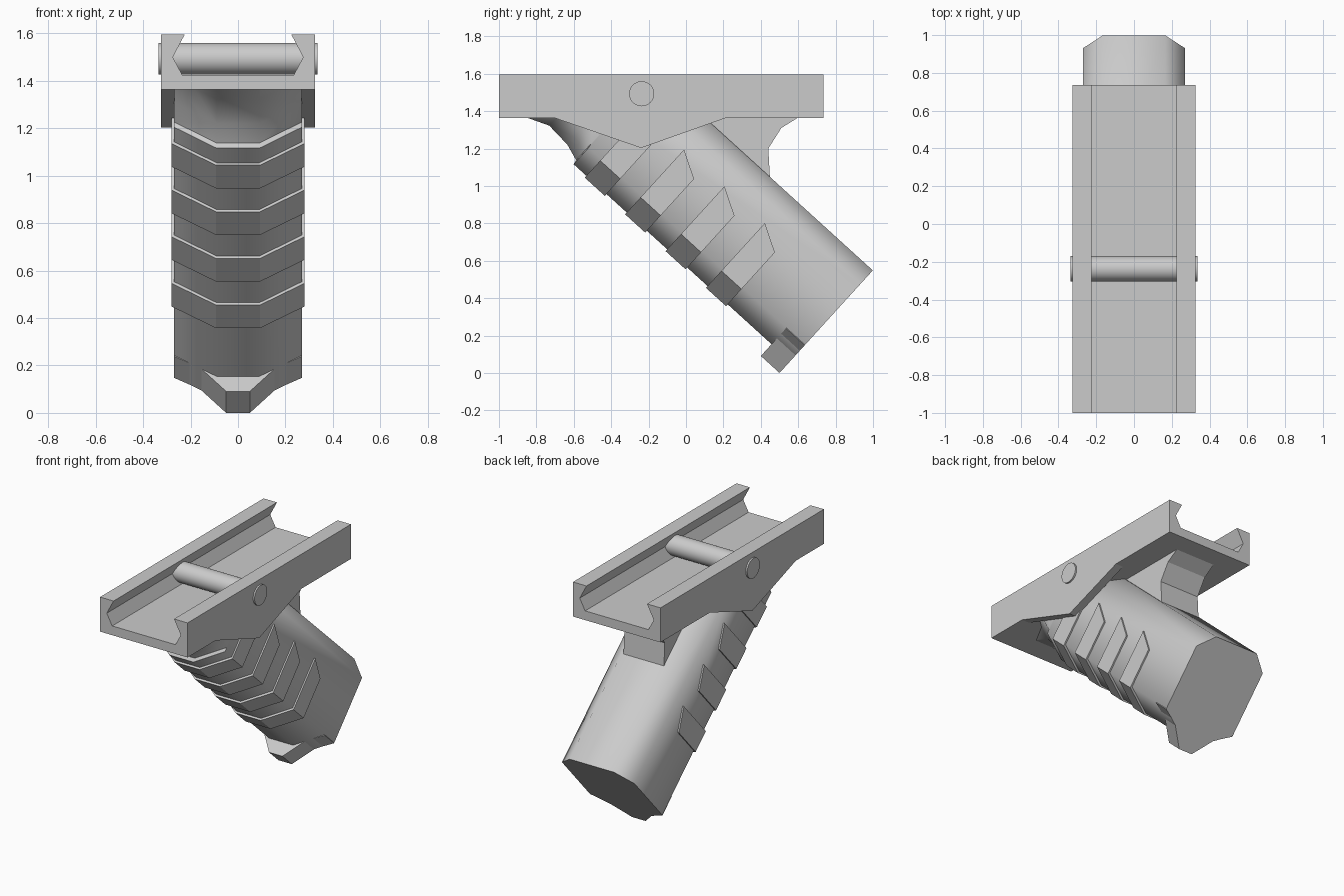
import bpy, bmesh, math
from mathutils import Vector

cube = bpy.data.objects.get("Cube")
if cube:
    bpy.data.objects.remove(cube)

grey = bpy.data.materials.new("matte_grey")
grey.use_nodes = True
grey.diffuse_color = (0.6, 0.6, 0.6, 1)
grey.node_tree.nodes["Principled BSDF"].inputs["Base Color"].default_value = (0.6, 0.6, 0.6, 1)


def finish(name, bm, smooth=None):
    bmesh.ops.recalc_face_normals(bm, faces=bm.faces)
    mesh = bpy.data.meshes.new(name)
    bm.to_mesh(mesh)
    bm.free()
    mesh.materials.append(grey)
    ob = bpy.data.objects.new(name, mesh)
    bpy.context.collection.objects.link(ob)
    if smooth:
        bpy.ops.object.select_all(action='DESELECT')
        ob.select_set(True)
        bpy.context.view_layer.objects.active = ob
        bpy.ops.object.shade_smooth_by_angle(angle=math.radians(smooth))
    return ob


def loft(rings):
    """Skin a list of equal-length point rings and cap both ends."""
    bm = bmesh.new()
    rows = [[bm.verts.new(p) for p in ring] for ring in rings]
    n = len(rows[0])
    for a, b in zip(rows, rows[1:]):
        for i in range(n):
            j = (i + 1) % n
            bm.faces.new((a[i], a[j], b[j], b[i]))
    bm.faces.new(rows[0])
    bm.faces.new(rows[-1])
    return bm


def mirrored(half):
    """Close a half outline, given as (x, depth), across x = 0."""
    return half + [(-x, d) for x, d in reversed(half)]


# Grip frame: u runs front to back across the grip, v runs up its axis
ORIGIN = Vector((0, 0.5, 0))
U = Vector((0, 0.673, 0.74))
V = Vector((0, -0.74, 0.673))


def ring(half, v):
    return [Vector((x, 0, 0)) + ORIGIN + U * u + V * v for x, u in mirrored(half)]


# Rail mount: channel profile run along y
rail_half = [(0.325, 1.363), (0.325, 1.595), (0.225, 1.595),
             (0.275, 1.5), (0.235, 1.425)]
finish("rail_mount", loft([[(x, y, z) for x, z in mirrored(rail_half)]
                           for y in (-1, 0.735)]))

# Side cheeks below the rail
for side, name in ((1, "left_cheek"), (-1, "right_cheek")):
    cheek = [(-0.71, 1.366), (-0.24, 1.203), (0.22, 1.366)]
    finish(name, loft([[(side * x, y, z) for y, z in cheek] for x in (0.268, 0.325)]))

# Cross pin through the rail
finish("cross_pin", loft([[(x, -0.237 + 0.067 * math.cos(t * math.tau / 32),
                            1.493 + 0.067 * math.sin(t * math.tau / 32))
                           for t in range(32)] for x in (-0.336, 0.336)]), 40)


# Grip body: rounded section that pinches in under the rail
def body_half(front):
    return [(0.09, front), (0.27, front + 0.12), (0.27, 0.64), (0.165, 0.741)]


stations = [(0, 0.085), (1.565, 0.085), (1.57, 0.11), (1.66, 0.14),
            (1.8, 0.15), (1.92, 0.1), (2.3, 0.1)]
body = loft([ring(body_half(front), v) for v, front in stations])
cut = bmesh.ops.bisect_plane(body, geom=body.verts[:] + body.edges[:] + body.faces[:],
                             plane_co=(0, 0, 1.37), plane_no=(0, 0, 1), clear_outer=True)
bmesh.ops.holes_fill(body, edges=[e for e in body.edges if e.is_boundary])
finish("grip_body", body, 60)

# Finger ribs wrapped around the front and sides
for i in range(4):
    v = 0.452 + i * 0.292
    rings = [ring([(0.093, 0.072), (0.28, 0.195), (0.28, back)], v + dv)
             for dv, back in ((0, 0.46), (0.145, 0.54))]
    finish(f"finger_rib_{i + 1}", loft(rings), 30)

# Toe stop at the lower front edge
toe = [(0.05, 0), (0.16, 0.135), (0.27, 0.2), (0.2, 0.3)]
finish("toe_stop", loft([ring(toe, v) for v in (0, 0.135)]))

# Web bracing the back of the grip against the rail
web = [(0.6, 1.366), (0.51, 1.31), (0.44, 1.2), (0.45, 1.02), (0.2, 1.15), (0.05, 1.366)]
finish("rear_web", loft([[(x, y, z) for y, z in web] for x in (-0.15, 0.15)]))
